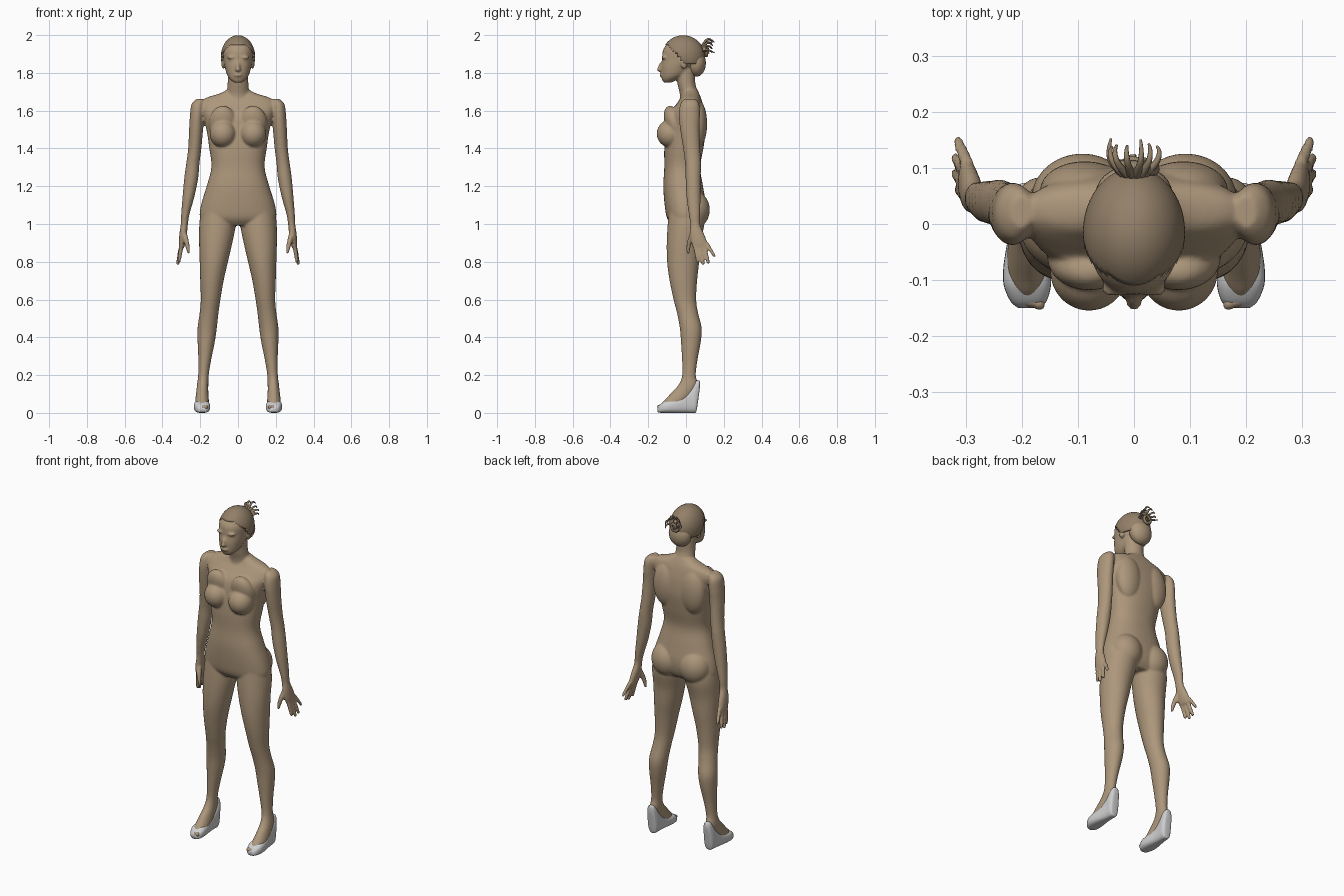
import bpy, bmesh, math, random
from mathutils import Vector, Matrix

if "Cube" in bpy.data.objects:
    bpy.data.objects.remove(bpy.data.objects["Cube"])

random.seed(4)


def material(name, rgb):
    m = bpy.data.materials.new(name)
    m.diffuse_color = (*rgb, 1)
    m.use_nodes = True
    m.node_tree.nodes["Principled BSDF"].inputs["Base Color"].default_value = m.diffuse_color
    return m


SKIN = material("tan", (0.42, 0.31, 0.20))
HAIR = material("dark_tan", (0.29, 0.215, 0.14))
WHITE = material("pale_grey", (0.62, 0.62, 0.63))


def catmull(rings, steps=4):
    """Smoothly resample a list of ring tuples."""
    out = []
    for i in range(len(rings) - 1):
        a, b = rings[max(i - 1, 0)], rings[i]
        c, d = rings[i + 1], rings[min(i + 2, len(rings) - 1)]
        for s in range(steps):
            t = s / steps
            out.append([0.5 * (2 * q + (r - p) * t + (2 * p - 5 * q + 4 * r - w) * t * t
                               + (3 * q - p - 3 * r + w) * t ** 3)
                        for p, q, r, w in zip(a, b, c, d)])
    return out + [list(rings[-1])]


def loft(bm, rings, axis="z", power=1.0, n=28, side=1):
    """Closed loft of superellipse rings (x, y, z, r1, r2) lying across the axis."""
    loops = []
    for x, y, z, r1, r2 in catmull(rings):
        loop = []
        for k in range(n):
            a = 2 * math.pi * k / n
            c, s = math.cos(a), math.sin(a)
            u = r1 * math.copysign(abs(c) ** power, c)
            v = r2 * math.copysign(abs(s) ** power, s)
            p = (x + u, y + v, z) if axis == "z" else (x + u, y, z + v)
            loop.append(bm.verts.new((p[0] * side, p[1], p[2])))
        loops.append(loop)
    faces = [bm.faces.new(loops[0]), bm.faces.new(loops[-1][::-1])]
    for a, b in zip(loops, loops[1:]):
        for k in range(n):
            faces.append(bm.faces.new((a[k], b[k], b[(k + 1) % n], a[(k + 1) % n])))
    bmesh.ops.recalc_face_normals(bm, faces=faces)


def ball(bm, centre, radii, tilt=0.0):
    mat = Matrix.Translation(centre) @ Matrix.Rotation(tilt, 4, "X") @ Matrix.Diagonal((*radii, 1))
    bmesh.ops.create_uvsphere(bm, u_segments=28, v_segments=18, radius=1, matrix=mat)


def finish(bm, name, mat, angle=60):
    me = bpy.data.meshes.new(name)
    bm.to_mesh(me)
    bm.free()
    ob = bpy.data.objects.new(name, me)
    bpy.context.collection.objects.link(ob)
    me.materials.append(mat)
    me.polygons.foreach_set("use_smooth", [True] * len(me.polygons))
    return ob


def span(z, front, back, rx, x=0):
    """Ring given by its front and back y."""
    return (x, (front + back) / 2, z, rx, (back - front) / 2)


body = bmesh.new()
# Torso
loft(body, [span(.992, -.07, .07, .15), span(1.03, -.10, .095, .20), span(1.10, -.113, .105, .196),
            span(1.2, -.12, .09, .166), span(1.3, -.115, .075, .141), span(1.4, -.115, .092, .152),
            span(1.5, -.105, .105, .167), span(1.58, -.09, .10, .188), span(1.63, -.055, .09, .20),
            span(1.665, -.03, .08, .175), span(1.69, -.02, .07, .10), span(1.71, -.015, .06, .06)],
     power=0.88, n=40)
# Neck
loft(body, [span(1.62, -.04, .08, .08), span(1.68, -.032, .072, .063), span(1.74, -.045, .05, .055),
            span(1.82, -.06, .05, .055)])
# Head
loft(body, [span(1.748, -.118, -.08, .02), span(1.765, -.127, -.045, .042), span(1.79, -.131, .0, .058),
            span(1.83, -.132, .04, .07), span(1.87, -.127, .07, .077), span(1.92, -.122, .075, .08),
            span(1.96, -.095, .06, .065), span(1.985, -.06, .02, .03)], power=0.92)
# Nose and lips
ball(body, (0, -.136, 1.832), (.011, .012, .03), -.35)
ball(body, (0, -.142, 1.818), (.014, .013, .010))
ball(body, (0, -.131, 1.788), (.022, .009, .009))

for s in (1, -1):
    # Brow, ear, chest, shoulder blade and seat volumes
    ball(body, (s * .033, -.117, 1.882), (.028, .012, .008))
    ball(body, (s * .078, -.012, 1.85), (.010, .018, .03), .2)
    ball(body, (s * .08, -.083, 1.478), (.07, .072, .073))
    ball(body, (s * .08, -.06, 1.53), (.075, .05, .10), .35)
    ball(body, (s * .088, .06, 1.53), (.08, .052, .13))
    ball(body, (s * .092, .042, 1.075), (.092, .084, .10))
    # Leg and foot
    loft(body, [(.105, 0, 1.08, .09, .09), (.108, 0, 1.0, .097, .097), (.118, -.012, .9, .088, .09),
                (.128, -.015, .8, .075, .085), (.138, -.014, .7, .062, .073), (.145, -.006, .6, .052, .06),
                (.153, .008, .53, .05, .056), (.163, .025, .45, .051, .058), (.168, .026, .38, .046, .053),
                (.176, .02, .28, .034, .041), (.183, .016, .2, .028, .036), (.187, .012, .15, .03, .051),
                (.189, -.015, .11, .032, .06), (.19, -.04, .08, .035, .062), (.19, -.07, .05, .036, .06),
                (.19, -.08, .02, .03, .05)], side=s)
    for k in range(3):
        ball(body, (s * (.168 + .017 * k), -.142 + .005 * k, .032), (.011, .014, .012))
    # Arm and palm
    loft(body, [(.20, .022, 1.662, .02, .03), (.211, .02, 1.635, .035, .05), (.217, .018, 1.58, .037, .056),
                (.222, .02, 1.5, .037, .051), (.229, .03, 1.4, .035, .045), (.239, .037, 1.32, .035, .042),
                (.248, .038, 1.24, .037, .040), (.263, .04, 1.14, .031, .037), (.279, .045, 1.05, .022, .03),
                (.284, .048, 1.0, .019, .026), (.29, .057, .95, .020, .038), (.296, .071, .90, .018, .043),
                (.299, .077, .872, .013, .04)], side=s)
    # Fingers and thumb: root y, tip x, tip y, tip z
    for y0, x1, y1, z1 in ((.045, .312, .062, .795), (.066, .318, .09, .782),
                           (.088, .318, .118, .79), (.108, .314, .148, .825)):
        loft(body, [(.297, y0, .90, .011, .012), ((.299 + x1) / 2, (y0 + y1) / 2 + .002, (.9 + z1) / 2, .0115, .0115),
                    (x1, y1, z1 + .008, .009, .009), (x1, y1, z1, .005, .005)], n=12, side=s)
    loft(body, [(.287, .045, .965, .014, .018), (.275, .022, .915, .014, .015),
                (.265, .012, .87, .011, .011), (.261, .012, .842, .007, .007)], n=12, side=s)

figure = finish(body, "body", SKIN)
rm = figure.modifiers.new("fuse", "REMESH")
rm.mode = "VOXEL"
rm.voxel_size = 0.006
rm.use_smooth_shade = True
sm = figure.modifiers.new("soften", "SMOOTH")
sm.factor, sm.iterations = 0.5, 5

# Wedge shoes
for s, label in ((1, "left"), (-1, "right")):
    bm = bmesh.new()
    loft(bm, [(.188, -.150, .016, .018, .012), (.188, -.138, .023, .032, .022), (.19, -.11, .031, .042, .031),
              (.191, -.08, .034, .042, .034), (.191, -.05, .037, .038, .037), (.19, -.015, .046, .033, .046),
              (.188, .02, .063, .031, .063), (.187, .045, .080, .031, .080), (.187, .056, .092, .028, .080),
              (.187, .068, .132, .022, .040), (.187, .073, .150, .012, .02)],
         axis="y", power=0.7, side=s)
    finish(bm, label + "_shoe", WHITE)

# Hair cap: ellipsoid trimmed along a sloping hairline
bm = bmesh.new()
bmesh.ops.create_uvsphere(bm, u_segments=48, v_segments=36, radius=1,
                          matrix=Matrix.Translation((0, -.015, 1.885)) @ Matrix.Diagonal((.091, .115, .114, 1)))
low = [v for v in bm.verts if v.co.z < 1.84 + .11 * min(1, max(0, -.01 - v.co.y) / .095)]
bmesh.ops.delete(bm, geom=low, context="VERTS")
cap = finish(bm, "hair_cap", HAIR)
sol = cap.modifiers.new("thickness", "SOLIDIFY")
sol.thickness = 0.01

# Rolled hair at the back of the head
bm = bmesh.new()
ball(bm, (0, .055, 1.852), (.068, .05, .072))
finish(bm, "back_hair", SKIN)


def strand(name, pts, radius):
    cu = bpy.data.curves.new(name, "CURVE")
    cu.dimensions = "3D"
    cu.bevel_depth, cu.bevel_resolution, cu.resolution_u = radius, 2, 6
    cu.use_fill_caps = True
    sp = cu.splines.new("NURBS")
    sp.points.add(len(pts) - 1)
    for i, p in enumerate(pts):
        sp.points[i].co = (*p, 1)
        sp.points[i].radius = 1 - .7 * i / (len(pts) - 1)
    sp.order_u, sp.use_endpoint_u = 3, True
    cu.materials.append(HAIR)
    ob = bpy.data.objects.new(name, cu)
    bpy.context.collection.objects.link(ob)
    bpy.context.view_layer.objects.active = ob
    bpy.ops.object.select_all(action="DESELECT")
    ob.select_set(True)
    bpy.ops.object.convert(target="MESH")


# Curled bun and loose tufts
strand("bun_curl", [(.034 * (1 - i / 26) * math.cos(i * .6), .098 + .0012 * i,
                     1.915 + .034 * (1 - i / 26) * math.sin(i * .6)) for i in range(20)], .013)
for i in range(8):
    a = math.pi * (i / 7) * 1.1 - .15
    d = Vector((math.cos(a), 0, math.sin(a)))
    base = Vector((0, .085, 1.925)) + d * .015
    reach = random.uniform(.03, .045)
    strand(f"tuft_{i + 1}", [base, base + d * reach * .7 + Vector((0, .018, .006)),
                             base + d * reach + Vector((0, .045, 0)),
                             base + d * reach * .8 + Vector((0, random.uniform(.05, .068), -.012))], .008)
